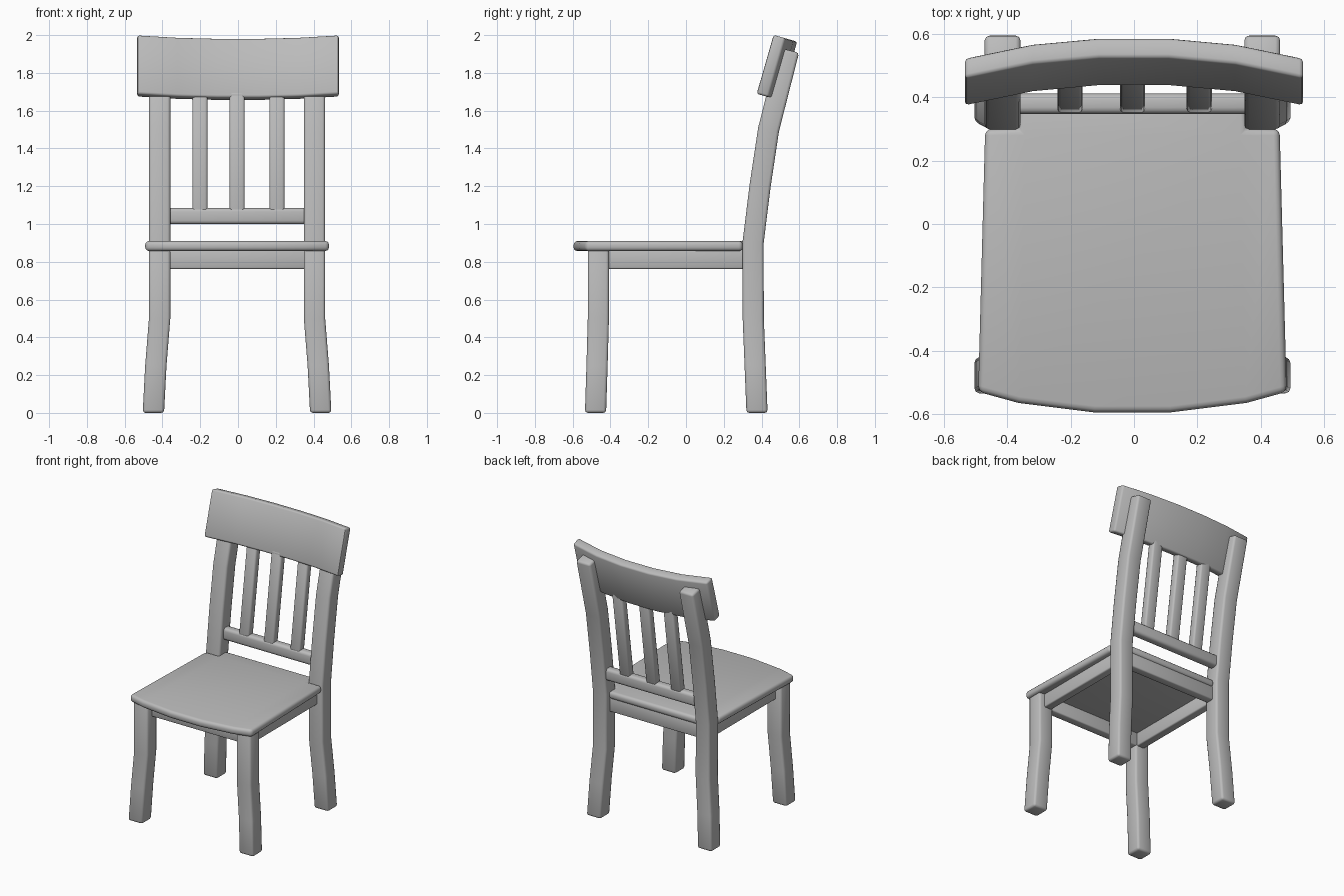
import bpy, bmesh, math
from mathutils import Vector, Matrix

cube = bpy.data.objects.get("Cube")
if cube:
    bpy.data.objects.remove(cube, do_unlink=True)

# Single plain grey finish
grey = bpy.data.materials.new("plain_grey")
grey.use_nodes = True
colour = (0.5, 0.5, 0.5, 1)
grey.diffuse_color = colour
grey.node_tree.nodes["Principled BSDF"].inputs["Base Color"].default_value = colour

CX = -0.005  # centre line of the frame


def loft(name, rings, bevel=0.015, segments=2):
    """Skin a list of closed rings, cap both ends and round the hard edges."""
    bm = bmesh.new()
    loops = [[bm.verts.new(p) for p in ring] for ring in rings]
    n = len(rings[0])
    for a, b in zip(loops, loops[1:]):
        for i in range(n):
            j = (i + 1) % n
            bm.faces.new((a[i], a[j], b[j], b[i]))
    bm.faces.new(loops[0][::-1])
    bm.faces.new(loops[-1])
    bmesh.ops.recalc_face_normals(bm, faces=bm.faces[:])
    hard = [e for e in bm.edges if e.calc_face_angle(0) > math.radians(35)]
    bmesh.ops.bevel(bm, geom=hard, offset=bevel, segments=segments,
                    profile=0.5, affect='EDGES', clamp_overlap=True)
    mesh = bpy.data.meshes.new(name)
    bm.to_mesh(mesh)
    bm.free()
    mesh.materials.append(grey)
    ob = bpy.data.objects.new(name, mesh)
    bpy.context.collection.objects.link(ob)
    bpy.ops.object.select_all(action='DESELECT')
    ob.select_set(True)
    bpy.context.view_layer.objects.active = ob
    bpy.ops.object.shade_smooth_by_angle(angle=math.radians(50))
    return ob


def section(x, y, z, w, d, tilt=0):
    """Rectangular section across a post, leaned back by tilt degrees."""
    turn = Matrix.Rotation(math.radians(-tilt), 3, 'X')
    corners = ((-1, -1), (1, -1), (1, 1), (-1, 1))
    return [Vector((x, y, z)) + turn @ Vector((sx * w / 2, sy * d / 2, 0))
            for sx, sy in corners]


def slab(name, outline, z0, z1, **kw):
    return loft(name, [[(x, y, z) for x, y in outline] for z in (z0, z1)], **kw)


# Legs: (distance from centre line, y, z, lean)
front_path = [(0.443, -0.479, 0, 0), (0.43, -0.471, 0.25, 0),
              (0.41, -0.464, 0.5, 0), (0.41, -0.464, 0.87, 0)]
back_path = [(0.443, 0.376, 0, 0), (0.43, 0.366, 0.25, 0),
             (0.41, 0.356, 0.5, 0), (0.41, 0.355, 0.9, 3),
             (0.41, 0.392, 1.2, 8), (0.41, 0.437, 1.5, 11),
             (0.41, 0.544, 1.92, 14)]
for side, s in (("left", 1), ("right", -1)):
    for end, path in (("front", front_path), ("back", back_path)):
        loft(f"{end}_leg_{side}",
             [section(CX + s * d, y, z, 0.113, 0.112, t) for d, y, z, t in path])

# Seat: bowed front, notched round the back legs
half = [(0.12, -0.595), (0.36, -0.565), (0.487, -0.53),
        (0.465, 0.3), (0.36, 0.3), (0.36, 0.38)]
outline = [(CX + x, y) for x, y in half] + [(CX - x, y) for x, y in half[::-1]]
slab("seat", outline, 0.857, 0.91, bevel=0.02, segments=3)

# Apron: open frame of four rails beneath the seat
RAIL = 0.06
for name, x0, x1, y0, y1 in (("front", -0.42, 0.42, -0.47, -0.47 + RAIL),
                             ("back", -0.42, 0.42, 0.37 - RAIL, 0.37),
                             ("left", 0.425 - RAIL, 0.425, -0.46, 0.36),
                             ("right", -0.425, RAIL - 0.425, -0.46, 0.36)):
    corners = [(CX + x, y) for x, y in ((x0, y0), (x1, y0), (x1, y1), (x0, y1))]
    slab(f"apron_{name}", corners, 0.762, 0.865, bevel=0.008)

# Lower back rail
loft("lower_back_rail",
     [[(CX + x, 0.38 + dy, 1.042 + dz) for dy, dz in
       ((-0.032, -0.043), (0.032, -0.043), (0.032, 0.043), (-0.032, 0.043))]
      for x in (-0.38, 0.38)], bevel=0.02, segments=3)

# Back slats, ending inside the top panel
for i, x in enumerate((-0.202, -0.005, 0.206)):
    loft(f"back_slat_{i + 1}",
         [section(x, 0.378, 1.06, 0.08, 0.056, 8),
          section(x, 0.47, 1.7, 0.08, 0.056, 8)], bevel=0.012)

# Curved top panel, leaned back
lean = math.radians(16)
up = Vector((0, math.sin(lean), math.cos(lean)))
back = Vector((0, math.cos(lean), -math.sin(lean)))
bow = [(0.534, 0), (0.32, 0.046), (0.11, 0.066)]
stations = [(-x, d) for x, d in bow] + [(x, d) for x, d in bow[::-1]]
rings = []
for x, d in stations:
    base = Vector((x, 0.372, 1.69)) + back * d
    rings.append([base, base + back * 0.066,
                  base + back * 0.066 + up * 0.324, base + up * 0.324])
loft("top_panel", rings, bevel=0.012)
